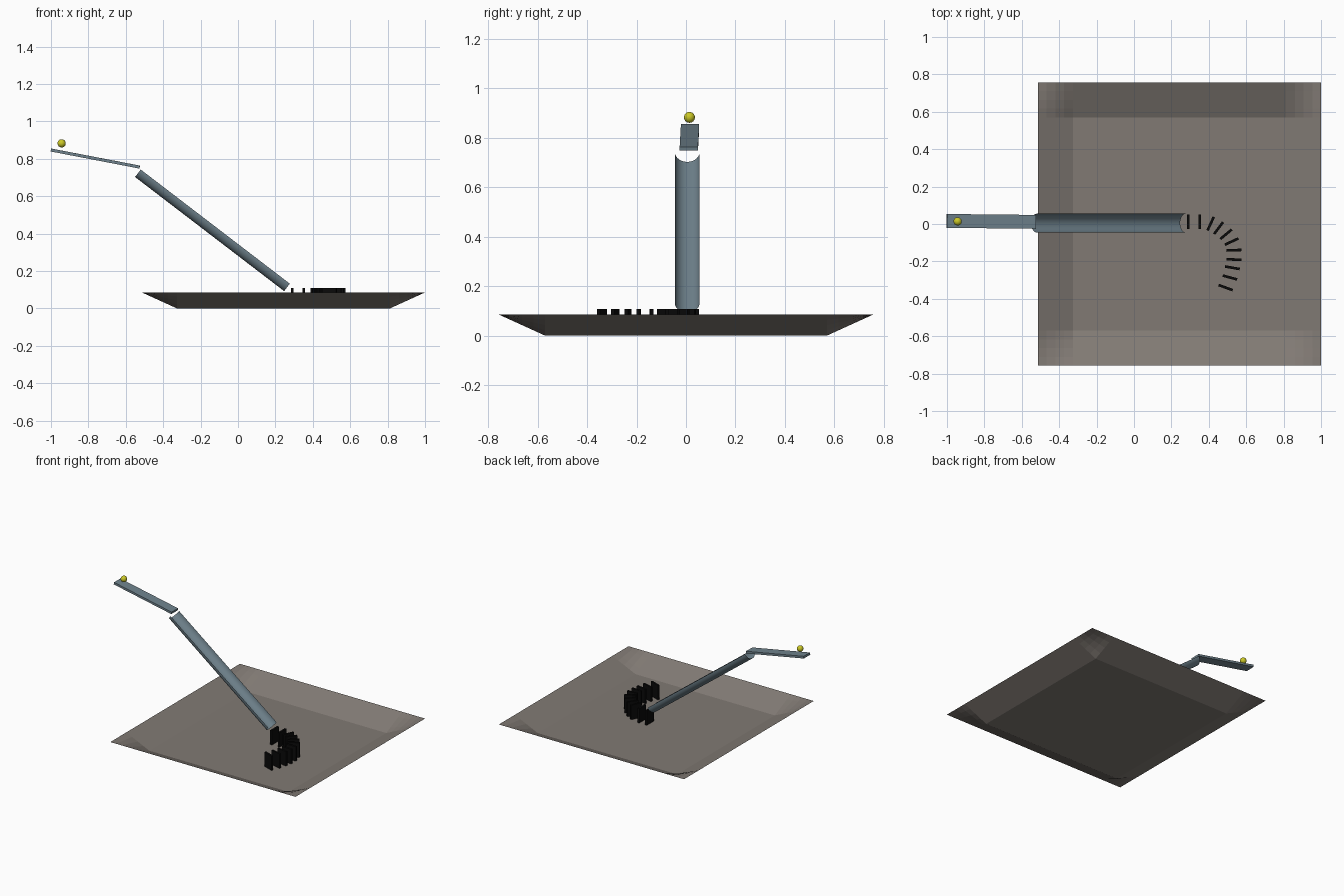
import bpy, bmesh, math
from mathutils import Vector, Matrix

if "Cube" in bpy.data.objects:
    bpy.data.objects.remove(bpy.data.objects["Cube"])


def material(name, rgb):
    m = bpy.data.materials.new(name)
    m.diffuse_color = (*rgb, 1)
    m.use_nodes = True
    m.node_tree.nodes["Principled BSDF"].inputs["Base Color"].default_value = m.diffuse_color
    return m


STONE = material("warm grey", (0.22, 0.195, 0.175))
SLATE = material("slate blue", (0.16, 0.225, 0.265))
BLACK = material("black", (0.003, 0.003, 0.003))
YELLOW = material("yellow", (0.60, 0.58, 0.02))


def finish(name, bm, mat, smooth=False):
    me = bpy.data.meshes.new(name)
    bm.to_mesh(me)
    bm.free()
    me.materials.append(mat)
    for p in me.polygons:
        p.use_smooth = smooth
    ob = bpy.data.objects.new(name, me)
    bpy.context.collection.objects.link(ob)
    return ob


def sheet(bm, rows):
    """Skin a grid of points with quads."""
    vs = [[bm.verts.new(p) for p in row] for row in rows]
    for a, b in zip(vs, vs[1:]):
        for i in range(len(a) - 1):
            bm.faces.new((a[i], a[i + 1], b[i + 1], b[i]))


def box(name, centre, size, rot, mat):
    bm = bmesh.new()
    bmesh.ops.create_cube(bm, size=1)
    m = Matrix.Translation(centre) @ rot @ Matrix.Diagonal((*size, 1))
    bmesh.ops.transform(bm, matrix=m, verts=bm.verts)
    return finish(name, bm, mat)


# Shallow tray: flat floor, sloping sides, softly blended corners
HALF, FLOOR, RIM, CX = 0.757, 0.57, 0.085, 0.243
steps = [FLOOR + (HALF - FLOOR) * i / 4 for i in range(5)]
line = [-s for s in reversed(steps)] + steps


def lift(s):
    return max(0, (abs(s) - FLOOR) / (HALF - FLOOR))


bm = bmesh.new()
sheet(bm, [[(CX + x, y, RIM * (1 - (1 - lift(x)) * (1 - lift(y)))) for x in line]
           for y in line])
finish("tray", bm, STONE)

# Half-pipe chute, open upwards
top, end, r = Vector((-0.52, 0.005, 0.742)), Vector((0.277, 0.005, 0.132)), 0.05
d = (end - top).normalized()
n = Vector((-d.z, 0, d.x))
side = Vector((0, 1, 0))
bm = bmesh.new()
arc = [math.pi * i / 24 for i in range(25)]
sheet(bm, [[p + side * r * math.cos(t) - n * r * math.sin(t) for t in arc]
           for p in (top, end)])
finish("chute", bm, SLATE, True)

# Launch ramp
box("launch_ramp", (-0.763, 0.014, 0.801), (0.483, 0.074, 0.016),
    Matrix.Rotation(math.radians(-0.6), 4, 'Z') @ Matrix.Rotation(math.radians(10.9), 4, 'Y'),
    SLATE)

# Ball
bm = bmesh.new()
bmesh.ops.create_uvsphere(bm, u_segments=24, v_segments=16, radius=0.022)
bmesh.ops.translate(bm, verts=bm.verts, vec=(-0.943, 0.014, 0.882))
finish("ball", bm, YELLOW, True)

# Curved row of dominoes: x, y, heading in degrees
row = [(0.29, 0.012, 0), (0.352, 0.012, 0), (0.41, 0.002, -25), (0.452, -0.022, -37),
       (0.492, -0.055, -50), (0.522, -0.094, -65), (0.535, -0.14, -88),
       (0.535, -0.19, -93), (0.526, -0.234, -100), (0.513, -0.286, -105),
       (0.49, -0.34, -110)]
for i, (x, y, a) in enumerate(row):
    box(f"domino_{i + 1}", (x, y, 0.0545), (0.014, 0.08, 0.107),
        Matrix.Rotation(math.radians(a), 4, 'Z'), BLACK)
